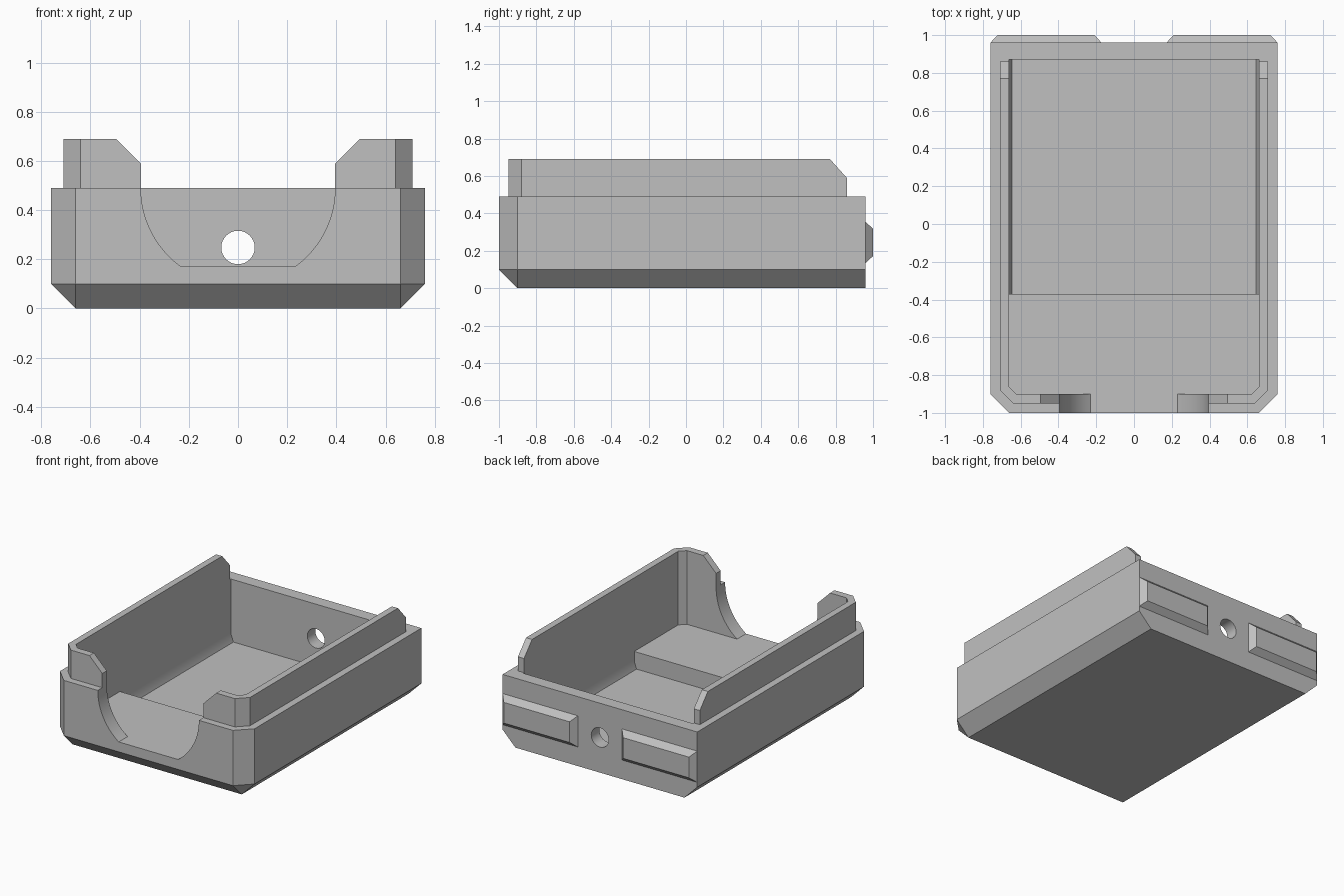
import bpy, bmesh, math

old = bpy.data.objects.get("Cube")
if old:
    bpy.data.objects.remove(old, do_unlink=True)

grey = bpy.data.materials.new("light grey")
grey.use_nodes = True
tone = (0.53, 0.53, 0.53, 1)
grey.diffuse_color = tone
grey.node_tree.nodes["Principled BSDF"].inputs["Base Color"].default_value = tone


def hull(name, points):
    """Convex solid around the given points, with flat faces merged."""
    bm = bmesh.new()
    for p in points:
        bm.verts.new(p)
    bmesh.ops.convex_hull(bm, input=bm.verts[:])
    bmesh.ops.dissolve_limit(bm, angle_limit=0.01, verts=bm.verts[:], edges=bm.edges[:])
    bmesh.ops.recalc_face_normals(bm, faces=bm.faces[:])
    mesh = bpy.data.meshes.new(name)
    bm.to_mesh(mesh)
    bm.free()
    mesh.materials.append(grey)
    ob = bpy.data.objects.new(name, mesh)
    bpy.context.collection.objects.link(ob)
    return ob


def outline(x, front, back, c, z):
    """Plan outline with bevelled front corners, at height z."""
    return [(s * a, b, z) for s in (-1, 1)
            for a, b in ((x, back), (x, front + c), (x - c, front))]


def along_y(profile, y0, y1):
    """Mirrored x-z profile swept between two y positions."""
    return [(s * x, y, z) for x, z in profile for y in (y0, y1) for s in (-1, 1)]


def cut(ob, cutters):
    for c in cutters:
        mod = ob.modifiers.new("cut", 'BOOLEAN')
        mod.operation = 'DIFFERENCE'
        mod.solver = 'EXACT'
        mod.object = c
    bpy.context.view_layer.update()
    deps = bpy.context.evaluated_depsgraph_get()
    mesh = bpy.data.meshes.new_from_object(ob.evaluated_get(deps))
    ob.modifiers.clear()
    ob.data = mesh


# Solid tray and raised rim
tray = hull("tray_body", outline(0.76, -1, 0.96, 0.1, 0.49)
            + outline(0.76, -1, 0.96, 0.1, 0.1)
            + along_y([(0.66, 0)], -0.9, 0.96))
rim = hull("raised_rim", outline(0.71, -0.95, 0.86, 0.07, 0.49)
           + outline(0.71, -0.95, 0.86, 0.07, 0.59)
           + outline(0.71, -0.95, 0.77, 0.07, 0.69))

# Cavity, deeper rear pocket, front scoop and rear hole
cavity = hull("cavity_cutter", outline(0.663, -0.9, 0.87, 0.04, 0.17)
              + outline(0.663, -0.9, 0.87, 0.04, 0.9))
pocket = hull("pocket_cutter", along_y([(0.645, 0.05), (0.663, 0.1), (0.663, 0.3)], -0.37, 0.87))
r = 0.395
end = math.asin(0.32 / r)
arc = [(r * math.cos(end * i / 16), 0.49 - r * math.sin(end * i / 16)) for i in range(17)]
scoop = hull("scoop_cutter", along_y(arc + [(r, 0.9)], -1.1, -0.8))
flare = hull("flare_cutter", along_y([(r, 0.59), (r + 0.2, 0.79)], -1.1, -0.8))
turn = [math.pi * i / 16 for i in range(17)]
hole = hull("hole_cutter", along_y([(0.068 * math.sin(t), 0.248 + 0.068 * math.cos(t))
                                    for t in turn], 0.8, 1.1))

cutters = [cavity, pocket, scoop, flare, hole]
cut(tray, [cavity, pocket, scoop, hole])
cut(rim, [cavity, scoop, flare])
for c in cutters:
    bpy.data.objects.remove(c, do_unlink=True)

# Bevelled bars on the back
for side, s in (("left", 1), ("right", -1)):
    hull(side + "_back_bar",
         [(s * x, y, z) for y, i in ((0.95, 0), (0.96, 0), (1.0, 0.037))
          for x in (0.172 + i, 0.76 - i) for z in (0.135 + i, 0.355 - i)])

# Smooth the curved cuts, keep edges crisp
bpy.ops.object.select_all(action='DESELECT')
for ob in (tray, rim):
    ob.select_set(True)
bpy.context.view_layer.objects.active = tray
bpy.ops.object.shade_smooth_by_angle(angle=math.radians(25))
